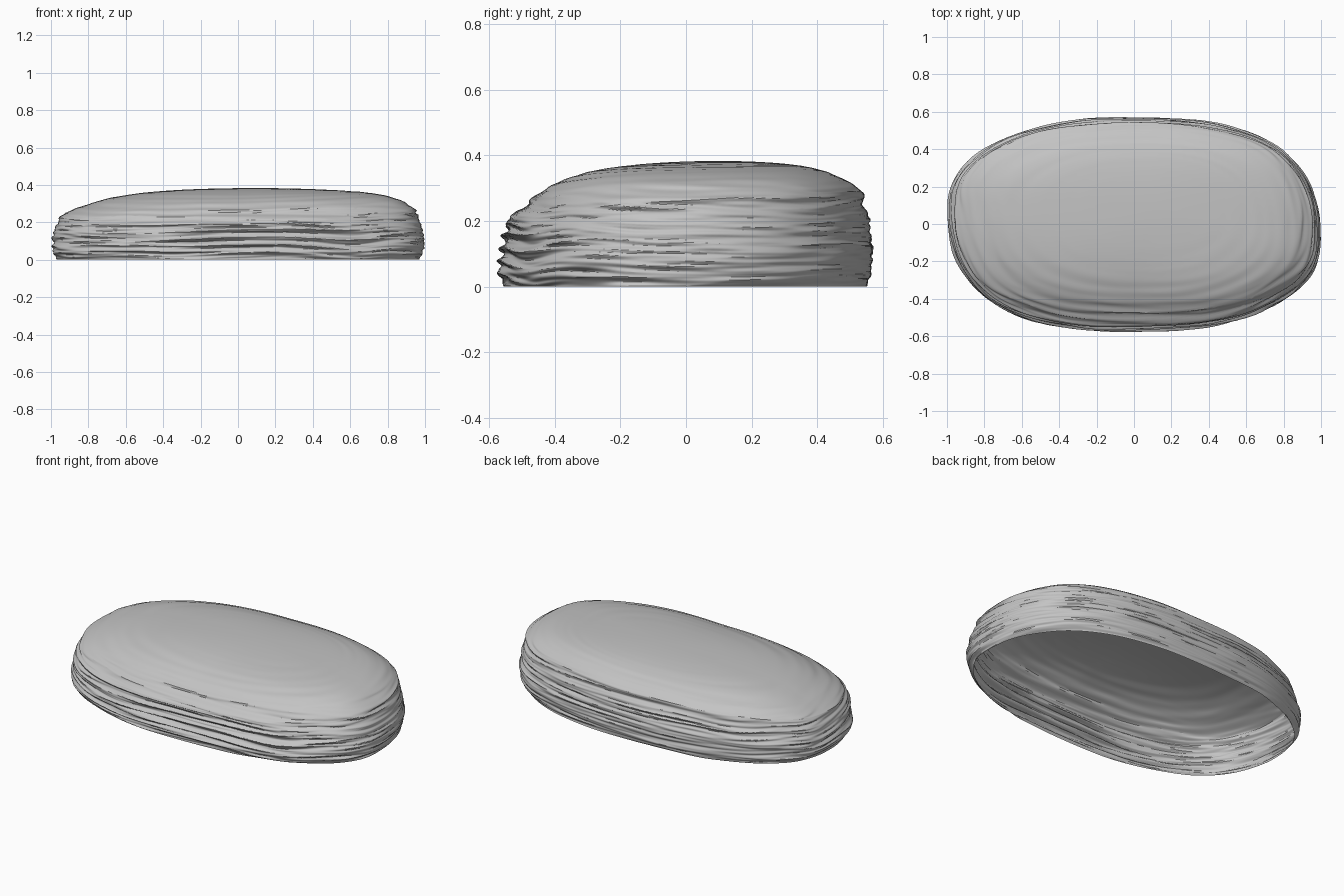
import bpy
import bmesh
from math import cos, sin, pi, copysign
from mathutils import Vector, noise

if "Cube" in bpy.data.objects:
    bpy.data.objects.remove(bpy.data.objects["Cube"], do_unlink=True)

SEGMENTS = 224
WALL_RINGS = 90
CAP_RINGS = 64
PEAK = Vector((0.1, 0.1, 0.383))


def shoulder(a):
    """Height where the wall turns into the cap: low in front, high behind."""
    return 0.245 + 0.015 * cos(a) + 0.042 * sin(a)


def body_point(a, z):
    """Rounded oval wall: swells at mid height, rolls inward under the cap."""
    c, s = cos(a), sin(a)
    x = 0.96 * copysign(abs(c) ** (2 / 2.42), c)
    y = 0.545 * copysign(abs(s) ** (2 / 2.42), s)
    y -= 0.08 * x * abs(x) ** 9
    t = z / shoulder(a)
    roll = max(0, t - 0.7) / 0.3
    swell = (0.018 + 0.012 * abs(c)) * sin(pi * min(1, t * 1.15) ** 0.8) - 0.01 * roll ** 2
    return Vector((x + swell * c, y + swell * s, z))


def strata(a, z):
    """Outward push of uneven horizontal ledges, strongest on the front."""
    c, s = cos(a), sin(a)
    bed = z + 0.014 * noise.noise(Vector((c * 2, s * 2, z * 4)))
    coarse = noise.noise(Vector((c * 0.9 + 5, s * 0.9, bed * 26)))
    fine = noise.noise(Vector((c * 3, s * 3 + 9, bed * 70)))
    ledge = 0.6 * (1 - 2.6 * abs(coarse)) + 0.7 * fine
    return Vector((c, s, 0)) * ledge * (0.0145 - 0.004 * s)


def wall_point(a, z):
    return body_point(a, z) + strata(a, z)


def cap_point(a, r):
    """Domed top, falling from the peak to the shoulder in soft terraces."""
    zs = shoulder(a)
    p = PEAK.lerp(body_point(a, zs), r)
    power = 5 + 5 * max(cos(a), 0)
    drop = 0.38 * r ** 2 + 0.62 * r ** power
    p.z = zs + (PEAK.z - zs) * (1 - drop)
    terrace = noise.noise(Vector((cos(a) * 0.8, sin(a) * 0.8 + 3, r * 18)))
    ripple = terrace * 0.008 * (0.7 - 0.3 * sin(a)) * r ** 3 * min(1, (1 - r) * 12)
    return p + strata(a, p.z) * r ** 6 + Vector((0, 0, ripple))


# Open-bottomed rock shell: stacked wall rings, then cap rings to the peak
bm = bmesh.new()
angles = [2 * pi * i / SEGMENTS for i in range(SEGMENTS)]
rings = []
for k in range(WALL_RINGS + 1):
    t = k / WALL_RINGS
    rings.append([bm.verts.new(wall_point(a, shoulder(a) * t)) for a in angles])
for k in range(1, CAP_RINGS):
    r = 1 - (k / CAP_RINGS) ** 1.7
    rings.append([bm.verts.new(cap_point(a, r)) for a in angles])
for low, high in zip(rings, rings[1:]):
    for i in range(SEGMENTS):
        j = (i + 1) % SEGMENTS
        bm.faces.new((low[i], low[j], high[j], high[i]))
peak = bm.verts.new(PEAK)
for i in range(SEGMENTS):
    bm.faces.new((rings[-1][i], rings[-1][(i + 1) % SEGMENTS], peak))

mesh = bpy.data.meshes.new("layered_rock")
bm.to_mesh(mesh)
bm.free()
rock = bpy.data.objects.new("layered_rock", mesh)
bpy.context.collection.objects.link(rock)

# Stone colour
stone = bpy.data.materials.new("grey stone")
stone.use_nodes = True
colour = (0.55, 0.55, 0.55, 1)
stone.diffuse_color = colour
stone.node_tree.nodes["Principled BSDF"].inputs["Base Color"].default_value = colour
mesh.materials.append(stone)

bpy.context.view_layer.objects.active = rock
rock.select_set(True)
bpy.ops.object.shade_smooth_by_angle(angle=pi / 6)
